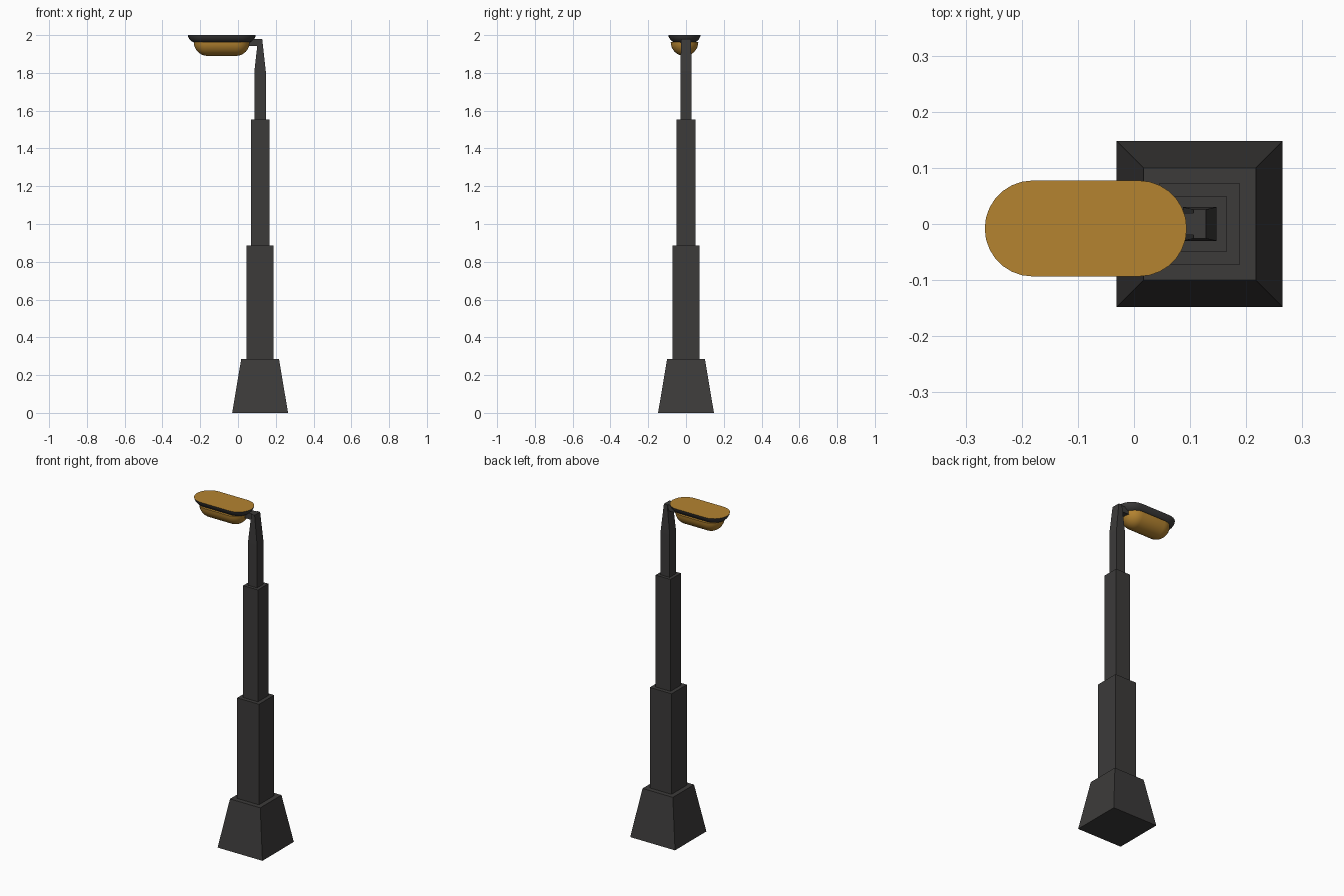
import bpy, bmesh, math

if "Cube" in bpy.data.objects:
    bpy.data.objects.remove(bpy.data.objects["Cube"])

PX = 0.117            # post axis in x
LX, LY = -0.086, -0.008   # lamp centre


def material(name, rgb):
    m = bpy.data.materials.new(name)
    m.diffuse_color = (*rgb, 1)
    m.use_nodes = True
    m.node_tree.nodes["Principled BSDF"].inputs["Base Color"].default_value = m.diffuse_color
    return m


dark = material("dark_metal", (0.045, 0.043, 0.042))
amber = material("amber_glass", (0.46, 0.23, 0.03))


def loft(name, rings, mats, smooth=False):
    """Skin a stack of equal-length rings and cap both ends."""
    bm = bmesh.new()
    loops = [[bm.verts.new(p) for p in r] for r in rings]
    n = len(loops[0])
    for a, b in zip(loops, loops[1:]):
        for i in range(n):
            j = (i + 1) % n
            bm.faces.new((a[i], a[j], b[j], b[i]))
    bm.faces.new(loops[0][::-1])
    top = bm.faces.new(loops[-1])
    top.material_index = len(mats) - 1
    bmesh.ops.recalc_face_normals(bm, faces=bm.faces)
    me = bpy.data.meshes.new(name)
    bm.to_mesh(me)
    bm.free()
    for m in mats:
        me.materials.append(m)
    ob = bpy.data.objects.new(name, me)
    bpy.context.collection.objects.link(ob)
    if smooth:
        bpy.ops.object.select_all(action='DESELECT')
        ob.select_set(True)
        bpy.context.view_layer.objects.active = ob
        bpy.ops.object.shade_smooth_by_angle(angle=math.radians(35))
    return ob


def rect(hx, hy, z, cx=PX):
    return [(cx + sx * hx, sy * hy, z) for sx, sy in ((-1, -1), (1, -1), (1, 1), (-1, 1))]


def stadium(r, half, z, seg=14):
    pts = []
    for side in (0, 1):
        for i in range(seg + 1):
            a = -math.pi / 2 + math.pi * (side + i / seg)
            pts.append((LX + (half, -half)[side] + r * math.cos(a), LY + r * math.sin(a), z))
    return pts


# stepped square post
loft("base", [rect(.148, .148, 0), rect(.1, .1, .285)], [dark])
loft("lower_post", [rect(.072, .072, .285), rect(.072, .072, .885)], [dark])
loft("middle_post", [rect(.049, .049, .885), rect(.049, .049, 1.553)], [dark])
loft("upper_post", [rect(.03, .03, 1.553), rect(.03, .03, 1.81), rect(.011, .026, 1.98)], [dark])

# short arm to the lamp
loft("arm", [rect(.034, .02, 1.943, .083), rect(.034, .02, 1.98, .083)], [dark])

# lamp housing: dark bowl with an amber top face
loft("lamp_housing", [stadium(r, .0945, z) for r, z in
     ((.05, 1.96), (.065, 1.967), (.076, 1.978), (.083, 1.99), (.0855, 2.0))],
     [dark, amber], True)

# rounded glass underneath
loft("lamp_glass", [stadium(max(.073 * math.sin(t), .004), .075, 1.963 - .073 * math.cos(t))
     for t in [math.pi / 2 * i / 8 for i in range(9)]], [amber], True)
